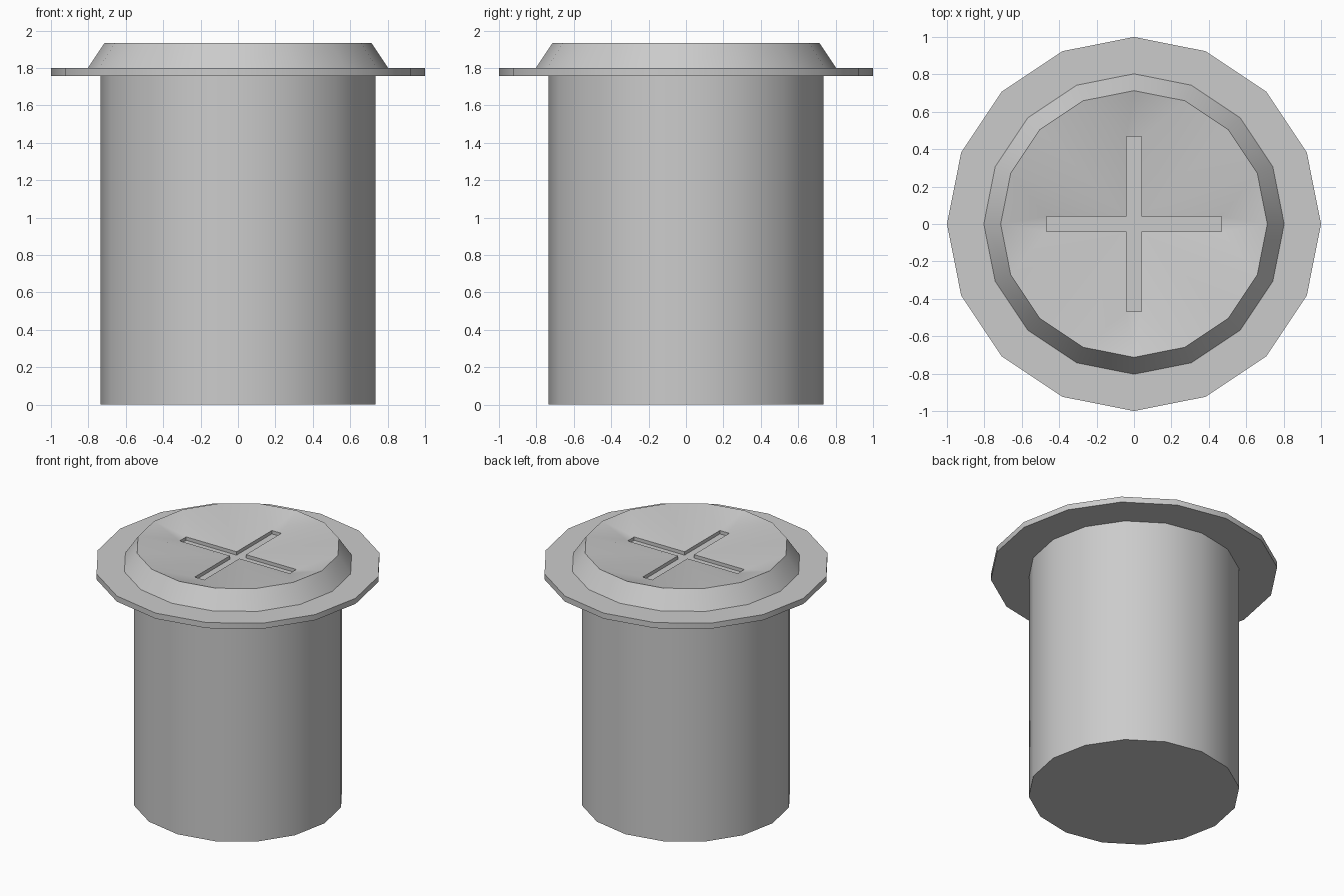
import bpy, bmesh
from math import cos, sin, pi, radians

if "Cube" in bpy.data.objects:
    bpy.data.objects.remove(bpy.data.objects["Cube"])

SIDES = 16
bm = bmesh.new()

# Shaft, thin flange and bevelled cap as (radius, z), bottom to top
PROFILE = [(0.735, 0), (0.735, 1.757), (1.0, 1.757),
           (1.0, 1.80), (0.803, 1.80), (0.713, 1.934)]
SLOT_ARM, SLOT_HALF = 0.468, 0.04
SLOT_TOP, SLOT_FLOOR = 1.863, 1.837


def ring(r, z):
    return [bm.verts.new((r * cos(2 * pi * i / SIDES), r * sin(2 * pi * i / SIDES), z))
            for i in range(SIDES)]


def cross(z):
    """Plus-shaped outline: two tip corners and one inner corner per quarter."""
    verts = []
    for k in range(4):
        c, s = round(cos(k * pi / 2)), round(sin(k * pi / 2))
        for x, y in ((SLOT_ARM, -SLOT_HALF), (SLOT_ARM, SLOT_HALF), (SLOT_HALF, SLOT_HALF)):
            verts.append(bm.verts.new((x * c - y * s, x * s + y * c, z)))
    return verts


def bridge(low, high):
    n = len(low)
    for i in range(n):
        j = (i + 1) % n
        bm.faces.new((low[i], low[j], high[j], high[i]))


# Round outside
rings = [ring(r, z) for r, z in PROFILE]
for low, high in zip(rings, rings[1:]):
    bridge(low, high)
bm.faces.new(rings[0][::-1])

# Dished cap face falling from the rim to the slot, one quarter at a time
rim, edge = rings[-1], cross(SLOT_TOP)
for k in range(4):
    r = [rim[(4 * k + i) % SIDES] for i in range(5)]
    tip_a, tip_b, inner, next_tip = [edge[(3 * k + i) % 12] for i in range(4)]
    for tri in ((tip_a, r[0], tip_b), (tip_b, r[0], r[1]), (tip_b, r[1], inner),
                (inner, r[1], r[2]), (inner, r[2], r[3]),
                (inner, r[3], next_tip), (next_tip, r[3], r[4])):
        bm.faces.new(tri)

# Slot walls and floor
floor = cross(SLOT_FLOOR)
bridge(edge, floor)
bm.faces.new(floor)

bmesh.ops.recalc_face_normals(bm, faces=bm.faces)
mesh = bpy.data.meshes.new("flanged_plug")
bm.to_mesh(mesh)
bm.free()
plug = bpy.data.objects.new("flanged_plug", mesh)
bpy.context.collection.objects.link(plug)

# Smooth round walls, crisp rims
bpy.context.view_layer.objects.active = plug
plug.select_set(True)
bpy.ops.object.shade_smooth_by_angle(angle=radians(30))
